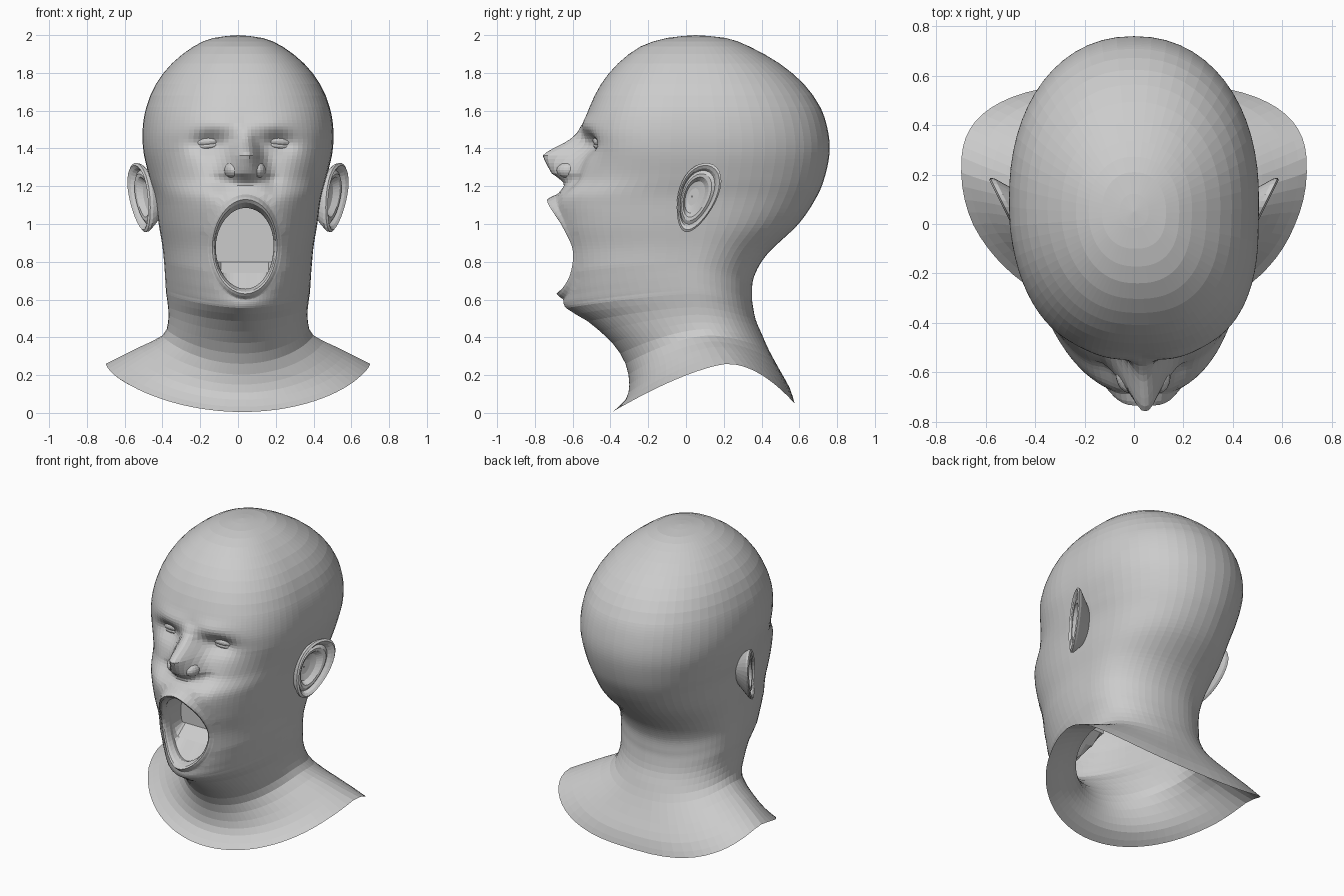
import bpy, bmesh, math
from math import sin, cos, pi, exp, hypot
from mathutils import Vector
from mathutils.bvhtree import BVHTree

if "Cube" in bpy.data.objects:
    bpy.data.objects.remove(bpy.data.objects["Cube"])


def interp(table, v):
    """Piecewise-linear lookup in (key, value) pairs with rising keys."""
    for (a, p), (b, q) in zip(table, table[1:]):
        if v <= b:
            return p + (q - p) * max(0, (v - a) / (b - a))
    return table[-1][1]


def spline(p, q, r, s, t):
    """Catmull-Rom blend between q and r."""
    return [b + .5 * t * (c - a + t * (2 * a - 5 * b + 4 * c - d + t * (3 * (b - c) + d - a)))
            for a, b, c, d in zip(p, q, r, s)]


def turn(x, y):
    """The face is turned very slightly to one side."""
    return x + .06 * max(0, -y)


def bump(x, z, cx, cz, sx, sz):
    return exp(-((abs(x) - cx) / sx) ** 2 - ((z - cz) / sz) ** 2)


def make_object(name, bm):
    bmesh.ops.recalc_face_normals(bm, faces=bm.faces)
    mesh = bpy.data.meshes.new(name)
    bm.to_mesh(mesh)
    bm.free()
    ob = bpy.data.objects.new(name, mesh)
    bpy.context.collection.objects.link(ob)
    return ob


def skin(bm, rows):
    """Bridge closed rows of points with quads."""
    vs = [[bm.verts.new(p) for p in row] for row in rows]
    n = len(rows[0])
    for a, b in zip(vs, vs[1:]):
        for i in range(n):
            j = (i + 1) % n
            bm.faces.new((a[i], a[j], b[j], b[i]))
    return vs


# Skull rings (level): z, front y, half width, side y, back y
SKULL = [(2.0, .05, 0, .05, .05), (1.985, -.10, .13, .05, .21), (1.94, -.24, .235, .06, .335),
         (1.85, -.36, .35, .07, .495), (1.74, -.45, .435, .08, .625), (1.62, -.51, .485, .09, .71),
         (1.50, -.545, .505, .10, .75), (1.38, -.545, .50, .10, .76), (1.25, -.585, .47, .09, .735),
         (1.14, -.69, .44, .08, .69), (1.0, -.69, .42, .06, .595)]
# Jaw and neck rings (tilted): front y, z, half width, side y, z, back y, z
NECK = [(-.66, .86, .40, .05, .88, .43, .84), (-.65, .72, .39, .03, .78, .36, .72),
        (-.65, .63, .385, .03, .70, .35, .62), (-.635, .555, .38, .04, .63, .355, .56),
        (-.52, .485, .37, .05, .56, .37, .49), (-.39, .37, .37, .08, .48, .40, .42),
        (-.32, .26, .40, .12, .41, .44, .33), (-.30, .15, .52, .16, .35, .50, .22),
        (-.32, .07, .62, .19, .30, .55, .13), (-.39, .005, .70, .22, .26, .575, .05)]
NOSE_OUT = [(1.18, 0), (1.21, .02), (1.24, .08), (1.27, .14), (1.31, .175), (1.36, .212),
            (1.385, .19), (1.44, .08), (1.48, .03), (1.54, 0)]
NOSE_WIDE = [(1.20, .09), (1.27, .11), (1.32, .095), (1.37, .075), (1.45, .05)]
FRONT_POWER = [(.48, 1), (.56, 1.1), (.65, 1.13), (.8, .97), (1.1, .9), (1.4, .78), (1.8, .85)]
MOUTH_Z, MOUTH_A, MOUTH_B = .88, .168, .245
CUT, HALF = 1.14, 40


def mouth_r(x, z):
    return hypot(x / MOUTH_A, (z - MOUTH_Z) / MOUTH_B)


def relief(x, z):
    """Forward push of the facial features."""
    d = interp(NOSE_OUT, z) * exp(-(abs(x) / interp(NOSE_WIDE, z)) ** 2.4)
    d -= .055 * bump(x, z, .185, 1.425, .09, .055)         # eye sockets
    d += .014 * bump(x, z, .14, 1.53, .12, .045)           # brow
    d += .015 * bump(x, z, .25, 1.28, .10, .08)            # cheekbones
    d -= .015 * bump(x, z, .15, 1.22, .04, .06)            # nose-to-mouth fold
    return d


# Head, neck and collar as one skin: fine rings in the face, coarse elsewhere
rings = [(f, z, w, s, z, b, z) for z, f, w, s, b in SKULL] + NECK
padded = [rings[0]] + rings + [rings[-1]]
rows = []
for k in range(len(rings) - 1):
    steps = 7 if 5 <= k <= 13 else 2
    for i in range(steps):
        rows.append(spline(*padded[k:k + 4], i / steps))
rows.append(rings[-1])

angles = [pi * (i / HALF) ** 1.5 for i in range(HALF + 1)]
angles += [-a for a in reversed(angles[1:-1])]
loops = []
for fy, fz, w, sy, sz, by, bz in rows:
    loop = []
    for a in angles:
        c, s = cos(a), sin(a)
        if c >= 0:
            e, ey, ez = interp(FRONT_POWER, sz), fy, fz
        else:
            e, ey, ez = interp([(.26, .75), (.45, .92)], sz), by, bz
        c = abs(c)
        x = math.copysign(w * abs(s) ** e, s)
        y = sy + (ey - sy) * c ** e
        z = sz + (ez - sz) * c ** interp([(.26, 1.4), (.4, 1.6)], sz)
        if y < -.2 and z > .5:
            y -= relief(x, z)
        loop.append((x, y, z))
    loops.append(loop)

bm = bmesh.new()
skin(bm, loops)
bmesh.ops.remove_doubles(bm, verts=bm.verts, dist=.0005)
surface = BVHTree.FromBMesh(bm)


def front_y(x, z):
    return surface.ray_cast(Vector((x, -2, z)), Vector((0, 1, 0)))[0].y


# Open mouth: cut an oval and snap its edge onto a clean outline
bmesh.ops.delete(bm, geom=[v for v in bm.verts if v.co.y < -.3 and mouth_r(v.co.x, v.co.z) < CUT],
                 context='VERTS')
rim = {v for e in bm.edges if e.is_boundary for v in e.verts
       if v.co.y < -.4 and mouth_r(v.co.x, v.co.z) < 1.6}
for v in rim:
    r = mouth_r(v.co.x, v.co.z) / CUT
    x, z = v.co.x / r, MOUTH_Z + (v.co.z - MOUTH_Z) / r
    v.co = (x, front_y(x, z), z)
for v in bm.verts:
    v.co.x = turn(v.co.x, v.co.y)
make_object("head_and_neck", bm)

# Lips rolling in to a flat-backed mouth pocket: size, push back
LIPS = [(1.17, .003), (1.13, -.003), (1.07, -.022), (1.02, -.032), (.975, -.024), (.94, -.002),
        (.91, .03), (.95, .06)]
bm = bmesh.new()
rows = []
N = 48
for k, push in LIPS:
    row = []
    for i in range(N):
        a = 2 * pi * i / N
        x, z = MOUTH_A * cos(a), MOUTH_B * sin(a)
        if k < 1 and z > 0:
            z *= 1 - .9 * (1 - k)
        y = front_y(x * CUT, MOUTH_Z + MOUTH_B * sin(a) * CUT)
        fuller = .5 + .6 * abs(sin(a)) ** 3 + .7 * max(0, sin(a)) ** 4 if push < 0 else 1
        row.append((turn(x * k, y), y + push * fuller, MOUTH_Z + z * k))
    rows.append(row)
rows.append([(.03 + 1.0 * (x - .03), -.5, max(z, .74)) for x, y, z in rows[-1]])
rows.append([(.03 + 1.0 * (x - .03), -.42, max(z, .8)) for x, y, z in rows[-1]])
vs = skin(bm, rows)
bm.faces.new(vs[-1])
bmesh.ops.remove_doubles(bm, verts=bm.verts, dist=.0005)
make_object("lips_and_mouth", bm)

# Ears: egg outline swept through a rim, fold and bowl section (scale, outward)
EAR = [(.5, -.09), (.85, -.03), (.98, -.005), (1.0, .012), (.93, .02), (.84, .01), (.78, -.008),
       (.68, .004), (.58, .002), (.46, -.024), (.25, -.032), (.02, -.032)]
# Eyes: closed lids with a crease
for side, label in ((-1, "left"), (1, "right")):
    bm = bmesh.new()
    rows = []
    for k, o in EAR:
        row = []
        for i in range(32):
            a = 2 * pi * i / 32
            u, v = k * cos(a) - .3 * max(0, .9 - k) * (o > -.05), k * sin(a)
            y = .058 + .1 * u * (1 + .25 * v) + .062 * v
            row.append((side * (.477 + .5 * y + o), y, 1.14 + .182 * v - .02 * u))
        rows.append(row)
    skin(bm, rows)
    make_object("ear_" + label, bm)

    for part, dz, sz, dy in (("upper_lid", .008, .034, 0), ("lower_lid", -.016, .026, .004)):
        bm = bmesh.new()
        bmesh.ops.create_uvsphere(bm, u_segments=20, v_segments=12, radius=1)
        for v in bm.verts:
            x = side * .185 + .088 * v.co.x
            y = -.437 + dy + .055 * v.co.y + .2 * (abs(x) - .185)
            v.co = (turn(x, y), y, 1.43 + dz + sz * v.co.z - .1 * (abs(x) - .185))
        make_object(part + "_" + label, bm)
    # Nostril wings
    bm = bmesh.new()
    bmesh.ops.create_uvsphere(bm, u_segments=16, v_segments=10, radius=1)
    for v in bm.verts:
        y = -.625 + .06 * v.co.y
        v.co = (turn(side * (.068 + .12 * (y + .625)) + .042 * v.co.x, y), y, 1.285 + .042 * v.co.z)
    make_object("nostril_" + label, bm)
